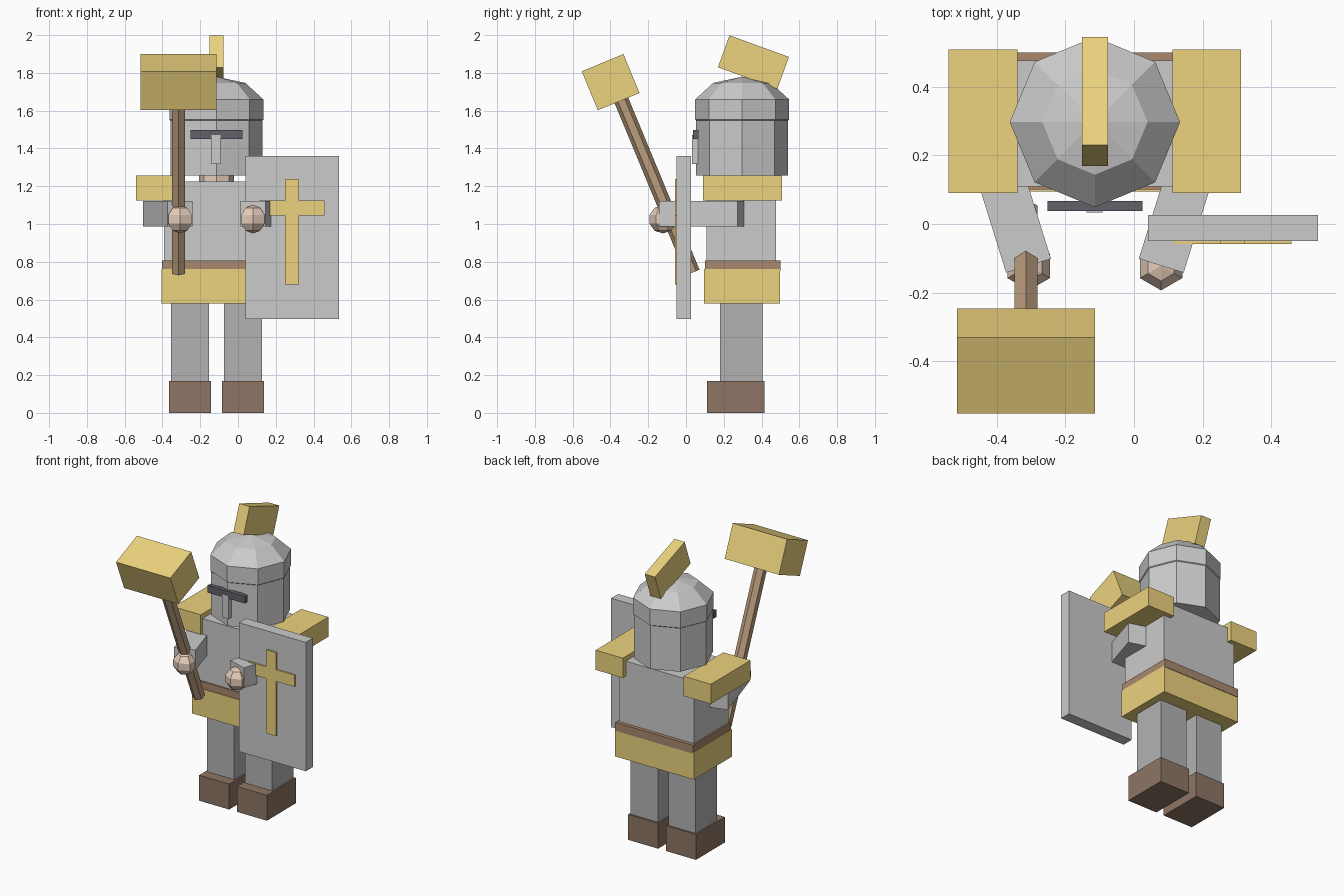
import bpy, bmesh
from math import sin, cos, pi, radians
from mathutils import Matrix

if "Cube" in bpy.data.objects:
    bpy.data.objects.remove(bpy.data.objects["Cube"])

CX, CY = -0.114, 0.297   # body axis

def mat(name, r, g, b):
    m = bpy.data.materials.new(name)
    m.diffuse_color = (r, g, b, 1)
    m.use_nodes = True
    m.node_tree.nodes["Principled BSDF"].inputs["Base Color"].default_value = m.diffuse_color
    return m

GOLD = mat("gold", 0.84, 0.65, 0.21)
DARK = mat("dark_metal", 0.45, 0.45, 0.45)
BOOT = mat("boot_leather", 0.27, 0.18, 0.13)
BELT = mat("belt_leather", 0.40, 0.25, 0.16)
WOOD = mat("wood", 0.50, 0.34, 0.21)
SKIN = mat("skin", 0.80, 0.62, 0.50)
BLACK = mat("slit_black", 0.12, 0.12, 0.14)

def finish(name, bm, material, loc, rot):
    me = bpy.data.meshes.new(name)
    bmesh.ops.recalc_face_normals(bm, faces=bm.faces)
    bm.to_mesh(me)
    bm.free()
    if material:
        me.materials.append(material)
    ob = bpy.data.objects.new(name, me)
    ob.location, ob.rotation_euler = loc, rot
    bpy.context.collection.objects.link(ob)
    return ob

def box(name, loc, size, material=None, rot=(0, 0, 0)):
    bm = bmesh.new()
    bmesh.ops.create_cube(bm, size=1, matrix=Matrix.Diagonal((*size, 1)))
    return finish(name, bm, material, loc, rot)

def span(name, x, y, z, material=None):
    """Box given by its ranges along each axis."""
    r = (x, y, z)
    return box(name, [(a + b) / 2 for a, b in r], [b - a for a, b in r], material)

def lathe(name, profile, sides, loc, material=None, rot=(0, 0, 0)):
    """Low-poly solid of revolution with a corner facing front."""
    bm = bmesh.new()
    rings = []
    for r, z in profile:
        n = sides if r > 0 else 1
        rings.append([bm.verts.new((r * sin(2 * pi * i / sides), -r * cos(2 * pi * i / sides), z))
                      for i in range(n)])
    for a, b in zip(rings, rings[1:]):
        for i in range(sides):
            j = (i + 1) % sides
            quad = [a[i % len(a)], a[j % len(a)], b[j % len(b)], b[i % len(b)]]
            bm.faces.new(list(dict.fromkeys(quad)))
    for ring in (rings[0], rings[-1]):
        if len(ring) > 1:
            bm.faces.new(ring)
    return finish(name, bm, material, loc, rot)

def ball(rx, rz, rings=5):
    pts = [(rx * sin(pi * k / rings), -rz * cos(pi * k / rings)) for k in range(1, rings)]
    return [(0, -rz)] + pts + [(0, rz)]

# Paired parts, mirrored about the body axis
for side, s in (("left", 1), ("right", -1)):
    box(side + "_boot", (CX + s * 0.14, 0.263, 0.085), (0.222, 0.306, 0.17), BOOT)
    box(side + "_leg", (CX + s * 0.14, 0.292, 0.38), (0.201, 0.225, 0.44), DARK)
    box(side + "_pauldron", (CX + s * 0.326, 0.3, 1.191), (0.201, 0.418, 0.132), GOLD)
    box(side + "_arm", (CX + s * 0.258, 0.086, 1.053), (0.137, 0.435, 0.135),
        rot=(0, 0, radians(-17.3) * s))
    lathe(side + "_hand", ball(0.075, 0.075), 6, (CX + s * 0.193, -0.122, 1.025), SKIN)

# Torso, belt and skirt
box("torso", (CX, 0.293, 1.0), (0.555, 0.368, 0.45))
box("belt", (CX, 0.3, 0.78), (0.575, 0.4, 0.056), BELT)
box("skirt", (CX, 0.296, 0.67), (0.583, 0.402, 0.183), GOLD)

# Neck and helmet
lathe("neck", [(0.093, 1.18), (0.093, 1.3)], 8, (CX, CY, 0), SKIN)
lathe("helmet", [(0.243, 1.257), (0.243, 1.62)], 8, (CX, CY, 0))
lathe("helmet_dome", ball(0.261, 0.174), 8, (CX, CY, 1.606))
span("visor_slit", (-0.252, 0.025), (0.038, 0.067), (1.45, 1.498), BLACK)
span("nose_guard", (-0.139, -0.092), (0.033, 0.09), (1.317, 1.472))
box("crest", (CX, 0.357, 1.857), (0.076, 0.335, 0.18), GOLD, (radians(-20), 0, 0))

# Hammer
tilt = radians(22.5)
lathe("hammer_handle", [(0.039, 0), (0.039, 1.08)], 6, (-0.315, 0.0355, 0.743), WOOD, (tilt, 0, 0))
box("hammer_head", (-0.315, -0.399, 1.751), (0.402, 0.239, 0.223), GOLD, (tilt, 0, 0))

# Shield with raised cross
span("shield", (0.041, 0.536), (-0.049, 0.026), (0.498, 1.36))
span("cross_upright", (0.25, 0.324), (-0.059, -0.03), (0.68, 1.238), GOLD)
span("cross_bar", (0.115, 0.459), (-0.059, -0.03), (1.046, 1.124), GOLD)
